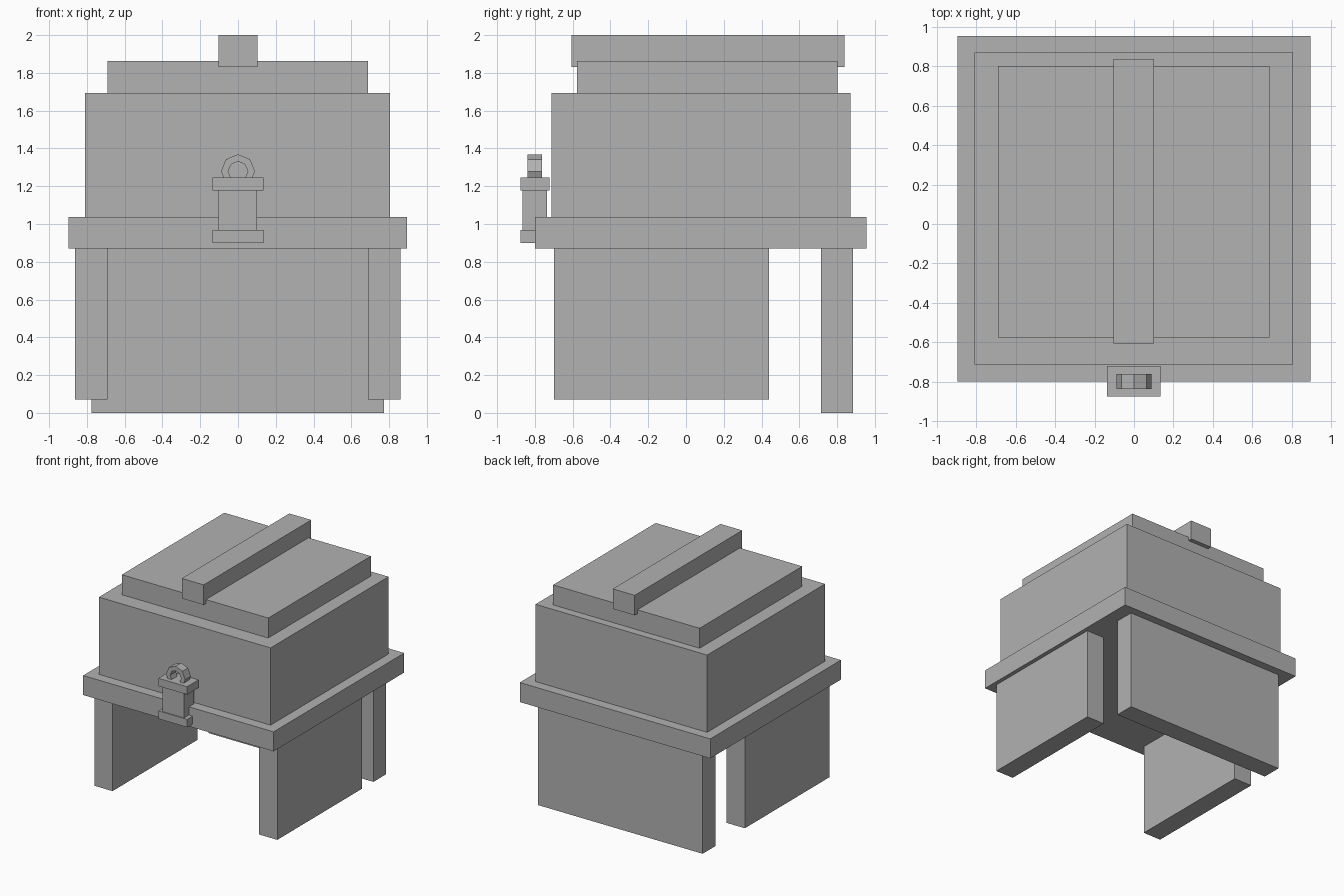
import bpy, bmesh, math

if "Cube" in bpy.data.objects:
    bpy.data.objects.remove(bpy.data.objects["Cube"])

grey = bpy.data.materials.new("plain grey")
grey.diffuse_color = (0.445, 0.445, 0.445, 1)
grey.use_nodes = True
grey.node_tree.nodes["Principled BSDF"].inputs["Base Color"].default_value = grey.diffuse_color


def add_object(name, bm):
    bmesh.ops.recalc_face_normals(bm, faces=bm.faces)
    mesh = bpy.data.meshes.new(name)
    bm.to_mesh(mesh)
    bm.free()
    mesh.materials.append(grey)
    obj = bpy.data.objects.new(name, mesh)
    bpy.context.collection.objects.link(obj)
    return obj


def box(name, x, y, z):
    """Box from (min, max) ranges on each axis."""
    bm = bmesh.new()
    bmesh.ops.create_cube(bm, size=1)
    for v in bm.verts:
        v.co = [r[0] + (c + 0.5) * (r[1] - r[0]) for c, r in zip(v.co, (x, y, z))]
    return add_object(name, bm)


def ring(name, centre, outer, inner, depth, sides):
    """Flat-sided ring with a square section, axis along y."""
    bm = bmesh.new()
    section = [(outer, -depth / 2), (outer, depth / 2), (inner, depth / 2), (inner, -depth / 2)]
    loops = []
    for i in range(sides):
        a = 2 * math.pi * i / sides
        loops.append([bm.verts.new((centre[0] + r * math.sin(a), centre[1] + d,
                                    centre[2] + r * math.cos(a))) for r, d in section])
    for i in range(sides):
        p, q = loops[i], loops[(i + 1) % sides]
        for j in range(4):
            k = (j + 1) % 4
            bm.faces.new((p[j], p[k], q[k], q[j]))
    return add_object(name, bm)


# Supports
box("left_leg_panel", (-0.862, -0.69), (-0.70, 0.44), (0.07, 0.87))
box("right_leg_panel", (0.688, 0.86), (-0.70, 0.44), (0.07, 0.87))
box("back_leg_panel", (-0.776, 0.774), (0.714, 0.885), (0, 0.87))

# Table slab, chest and lid
box("table_slab", (-0.897, 0.895), (-0.80, 0.955), (0.87, 1.036))
box("chest_body", (-0.809, 0.806), (-0.713, 0.871), (1.036, 1.693))
box("lid", (-0.69, 0.688), (-0.576, 0.802), (1.693, 1.863))
box("lid_bar", (-0.104, 0.102), (-0.607, 0.838), (1.83, 2.0))

# Front latch
box("latch_base", (-0.136, 0.134), (-0.875, -0.722), (0.90, 0.967))
box("latch_post", (-0.102, 0.10), (-0.866, -0.735), (0.967, 1.178))
box("latch_cap", (-0.136, 0.134), (-0.875, -0.722), (1.178, 1.245))
ring("latch_ring", (0, -0.80, 1.279), 0.09, 0.052, 0.076, 8)
